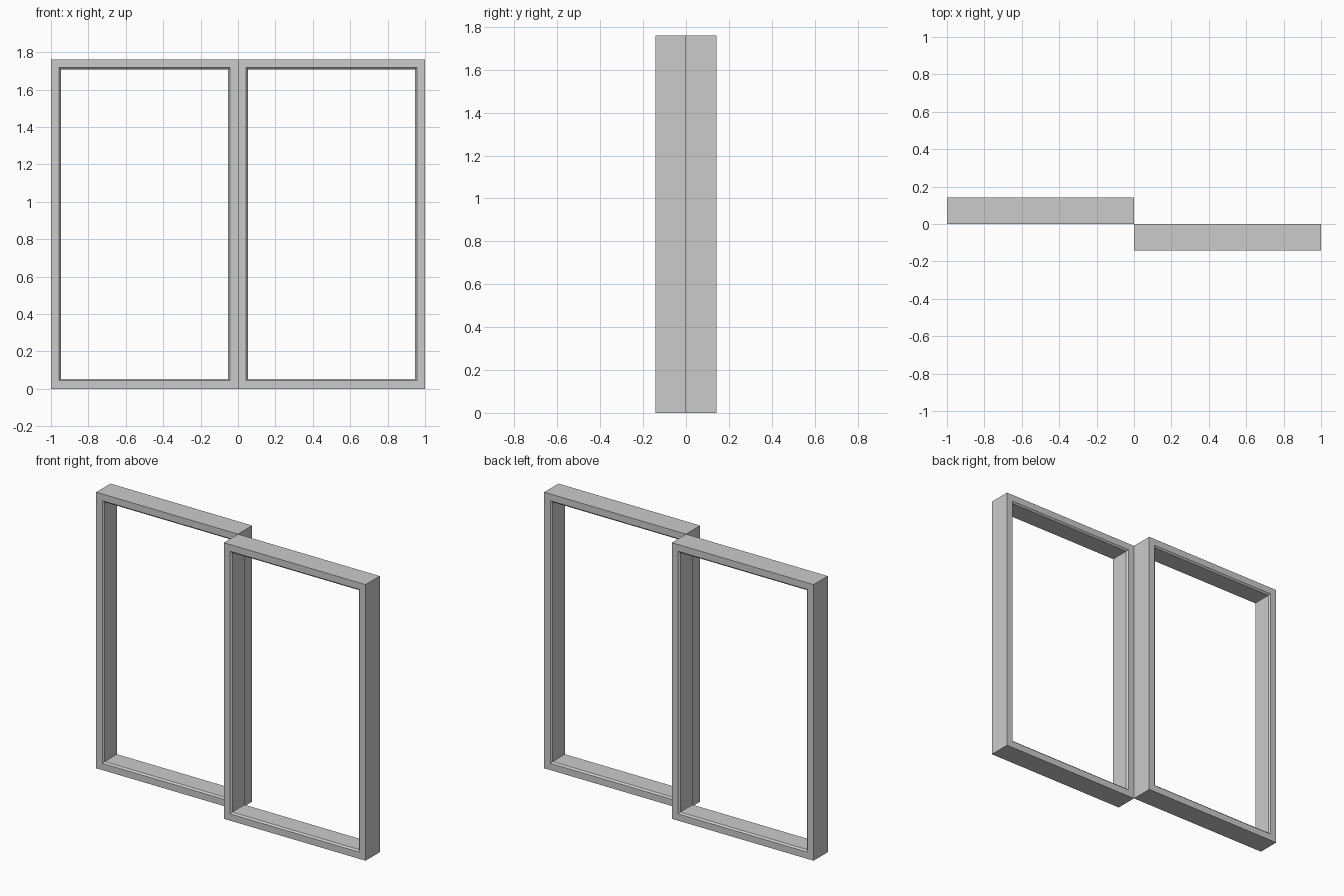
import bpy, bmesh

if "Cube" in bpy.data.objects:
    bpy.data.objects.remove(bpy.data.objects["Cube"])

WIDTH, HEIGHT, DEPTH = 1.0, 1.76, 0.143
RAIL, CHAMFER = 0.053, 0.01


def window_frame(name, x0, y0):
    """Rectangular frame swept from one profile, chamfered around the opening."""
    y1 = y0 + DEPTH
    # Profile points: inset from the outer edge, depth position
    profile = [(0, y0), (0, y1), (RAIL - CHAMFER, y1), (RAIL, y1 - CHAMFER),
               (RAIL, y0 + CHAMFER), (RAIL - CHAMFER, y0)]
    bm = bmesh.new()
    rings = []
    for d, y in profile:
        corners = [(x0 + d, d), (x0 + WIDTH - d, d),
                   (x0 + WIDTH - d, HEIGHT - d), (x0 + d, HEIGHT - d)]
        rings.append([bm.verts.new((x, y, z)) for x, z in corners])
    for i, a in enumerate(rings):
        b = rings[(i + 1) % len(rings)]
        for j in range(4):
            k = (j + 1) % 4
            bm.faces.new((a[j], a[k], b[k], b[j]))
    bmesh.ops.recalc_face_normals(bm, faces=bm.faces)
    mesh = bpy.data.meshes.new(name)
    bm.to_mesh(mesh)
    bm.free()
    obj = bpy.data.objects.new(name, mesh)
    bpy.context.collection.objects.link(obj)
    return obj


# Two sliding sashes, one behind the other
window_frame("left_rear_frame", -1.0, 0.0)
window_frame("right_front_frame", 0.0, -DEPTH)
